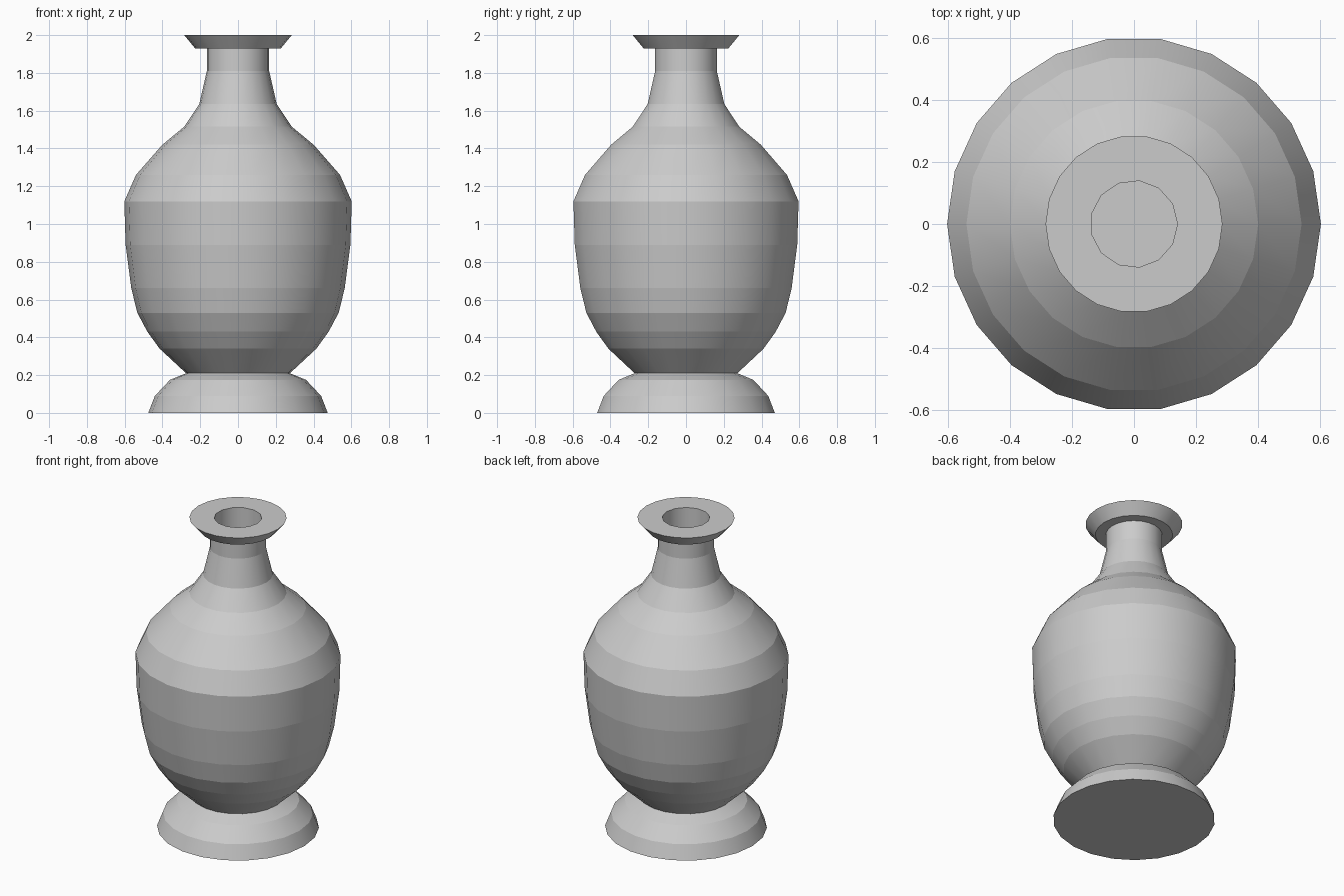
import bpy, bmesh
from math import cos, sin, pi

if "Cube" in bpy.data.objects:
    bpy.data.objects.remove(bpy.data.objects["Cube"])

# Outer profile (radius, height): foot, body, neck, lip
outer = [(0.475, 0), (0.44, 0.09), (0.36, 0.175), (0.275, 0.21),
         (0.415, 0.34), (0.48, 0.43), (0.533, 0.53), (0.565, 0.66),
         (0.595, 0.89), (0.602, 1.12), (0.54, 1.26), (0.40, 1.42),
         (0.285, 1.515), (0.205, 1.635), (0.165, 1.81), (0.165, 1.93),
         (0.227, 1.93), (0.285, 2.0)]
# Inner cavity, from the mouth down to the floor
inner = [(0.14, 2.0), (0.14, 1.81), (0.18, 1.635), (0.25, 1.515),
         (0.37, 1.405), (0.51, 1.245), (0.57, 1.11), (0.565, 0.89),
         (0.535, 0.67), (0.50, 0.54), (0.385, 0.36), (0.25, 0.24)]

bm = bmesh.new()


def lathe(profile, sides):
    """Revolve a profile, cap its last/first ring on request; returns rings."""
    rings = [[bm.verts.new((r * cos(2 * pi * i / sides),
                            r * sin(2 * pi * i / sides), z))
              for i in range(sides)] for r, z in profile]
    for a, b in zip(rings, rings[1:]):
        for i in range(sides):
            j = (i + 1) % sides
            bm.faces.new((a[i], a[j], b[j], b[i]))
    return rings


def ring_edges(ring):
    return [bm.edges.get((ring[i - 1], ring[i])) for i in range(len(ring))]


shell = lathe(outer, 22)
cavity = lathe(inner, 13)
bm.faces.new(shell[0][::-1])      # underside
bm.faces.new(cavity[-1])          # cavity floor

# Flat top of the lip
bmesh.ops.bridge_loops(bm, edges=ring_edges(shell[-1]) + ring_edges(cavity[0]))
bmesh.ops.recalc_face_normals(bm, faces=bm.faces[:])

# Smooth around the axis, crisp between bands
for f in bm.faces:
    f.smooth = True
for ring in shell + cavity:
    for e in ring_edges(ring):
        e.smooth = False

mesh = bpy.data.meshes.new("vase")
bm.to_mesh(mesh)
bm.free()
vase = bpy.data.objects.new("vase", mesh)
bpy.context.collection.objects.link(vase)
